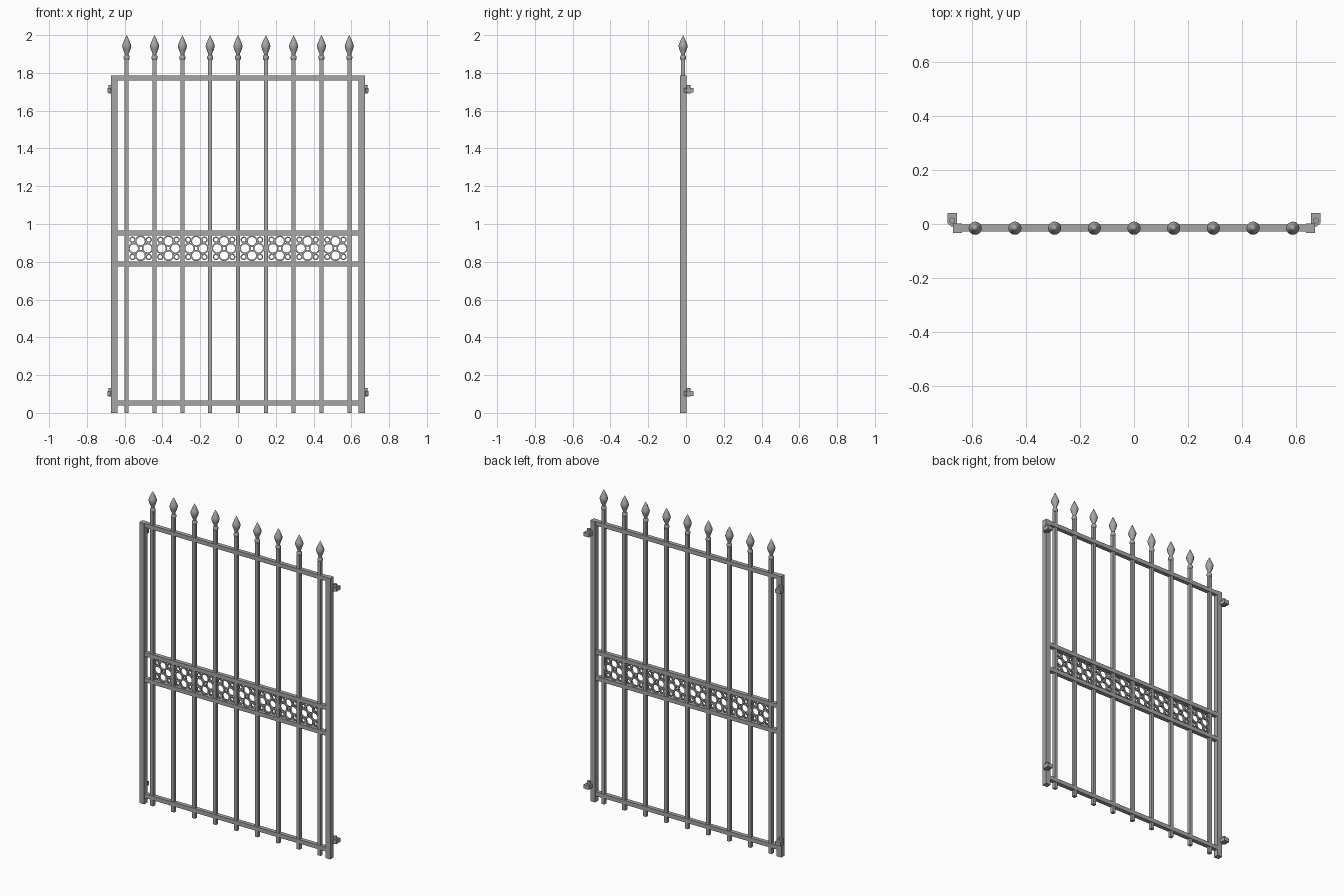
import bpy, bmesh, math
from mathutils import Matrix, Vector

if "Cube" in bpy.data.objects:
    bpy.data.objects.remove(bpy.data.objects["Cube"])

YC = -0.0155          # depth of the gate's centre plane
BAR_STEP = 0.1473     # spacing of the upright bars

iron = bpy.data.materials.new("grey iron")
iron.diffuse_color = (0.38, 0.38, 0.38, 1)
iron.use_nodes = True
iron.node_tree.nodes["Principled BSDF"].inputs["Base Color"].default_value = iron.diffuse_color


def finish(name, bm, smooth=False):
    bmesh.ops.recalc_face_normals(bm, faces=bm.faces)
    me = bpy.data.meshes.new(name)
    bm.to_mesh(me)
    bm.free()
    me.materials.append(iron)
    ob = bpy.data.objects.new(name, me)
    bpy.context.collection.objects.link(ob)
    if smooth:
        bpy.ops.object.select_all(action='DESELECT')
        ob.select_set(True)
        bpy.context.view_layer.objects.active = ob
        bpy.ops.object.shade_smooth_by_angle(angle=math.radians(40))
    return ob


def box(name, x0, x1, y0, y1, z0, z1):
    bm = bmesh.new()
    m = Matrix.Translation(((x0 + x1) / 2, (y0 + y1) / 2, (z0 + z1) / 2))
    m = m @ Matrix.Diagonal((x1 - x0, y1 - y0, z1 - z0, 1))
    bmesh.ops.create_cube(bm, size=1, matrix=m)
    return finish(name, bm)


def lathe(name, profile, x, y, segs=16):
    bm = bmesh.new()
    verts = [bm.verts.new((x + r, y, z)) for r, z in profile]
    edges = [bm.edges.new(p) for p in zip(verts, verts[1:])]
    bmesh.ops.spin(bm, geom=verts + edges, cent=(x, y, 0), axis=(0, 0, 1),
                   angle=math.tau, steps=segs, use_duplicate=False)
    bmesh.ops.remove_doubles(bm, verts=bm.verts, dist=1e-5)
    return finish(name, bm, True)


def add_ring(bm, cx, cz, r, w, depth, segs):
    """Flat ring with a rectangular section, standing in the gate plane."""
    loops = []
    for i in range(segs):
        a = math.tau * i / segs
        d = Vector((math.cos(a), 0, math.sin(a)))
        loops.append([bm.verts.new(Vector((cx, YC + dy, cz)) + d * (r + dr))
                      for dr, dy in ((-w, -depth), (w, -depth), (w, depth), (-w, depth))])
    for i in range(segs):
        a, b = loops[i], loops[(i + 1) % segs]
        for k in range(4):
            bm.faces.new((a[k], a[(k + 1) % 4], b[(k + 1) % 4], b[k]))


# Cross rails
for name, z0, z1 in (("bottom_rail", 0.04, 0.066), ("lower_middle_rail", 0.776, 0.802),
                     ("upper_middle_rail", 0.94, 0.966), ("top_rail", 1.76, 1.786)):
    box(name, -0.64, 0.64, YC - 0.013, YC + 0.013, z0, z1)

# Upright bars with spear finials
spear = [(0.0, 1.865), (0.012, 1.868), (0.016, 1.876), (0.016, 1.886), (0.010, 1.895),
         (0.011, 1.903), (0.020, 1.925), (0.0245, 1.942), (0.021, 1.954), (0.010, 1.98), (0.0, 2.0)]
for i in range(-4, 5):
    x = i * BAR_STEP
    box("upright_bar", x - 0.0105, x + 0.0105, YC - 0.0105, YC + 0.0105, 0, 1.87)
    lathe("spear_finial", spear, x, YC)

# Quatrefoil ornaments between the middle rails
for i in range(8):
    cx, cz = (i - 3.5) * BAR_STEP, 0.871
    bm = bmesh.new()
    for k in range(4):
        a = k * math.pi / 2
        add_ring(bm, cx + 0.036 * math.cos(a), cz + 0.038 * math.sin(a), 0.026, 0.004, 0.006, 20)
        a += math.pi / 4
        add_ring(bm, cx + 0.061 * math.cos(a), cz + 0.064 * math.sin(a), 0.0135, 0.0035, 0.005, 14)
    finish("quatrefoil", bm, True)

# Side posts with hinge plates and pins
plate = [(0.692, 0.04), (0.656, 0.04), (0.656, -0.01), (0.676, -0.01), (0.692, 0.002)]
for s in (-1, 1):
    x = s * 0.655
    box("side_post", x - 0.017, x + 0.017, YC - 0.017, YC + 0.017, 0, 1.786)
    for z in (0.09, 1.695):
        bm = bmesh.new()
        face = bm.faces.new([bm.verts.new((s * px, py, z)) for px, py in plate])
        ext = bmesh.ops.extrude_face_region(bm, geom=[face])
        bmesh.ops.translate(bm, vec=(0, 0, 0.025),
                            verts=[v for v in ext["geom"] if isinstance(v, bmesh.types.BMVert)])
        finish("hinge_plate", bm)
        lathe("hinge_pin", [(0, z - 0.004), (0.0105, z - 0.004), (0.0105, z + 0.042),
                            (0, z + 0.042)], s * 0.675, 0.013)
